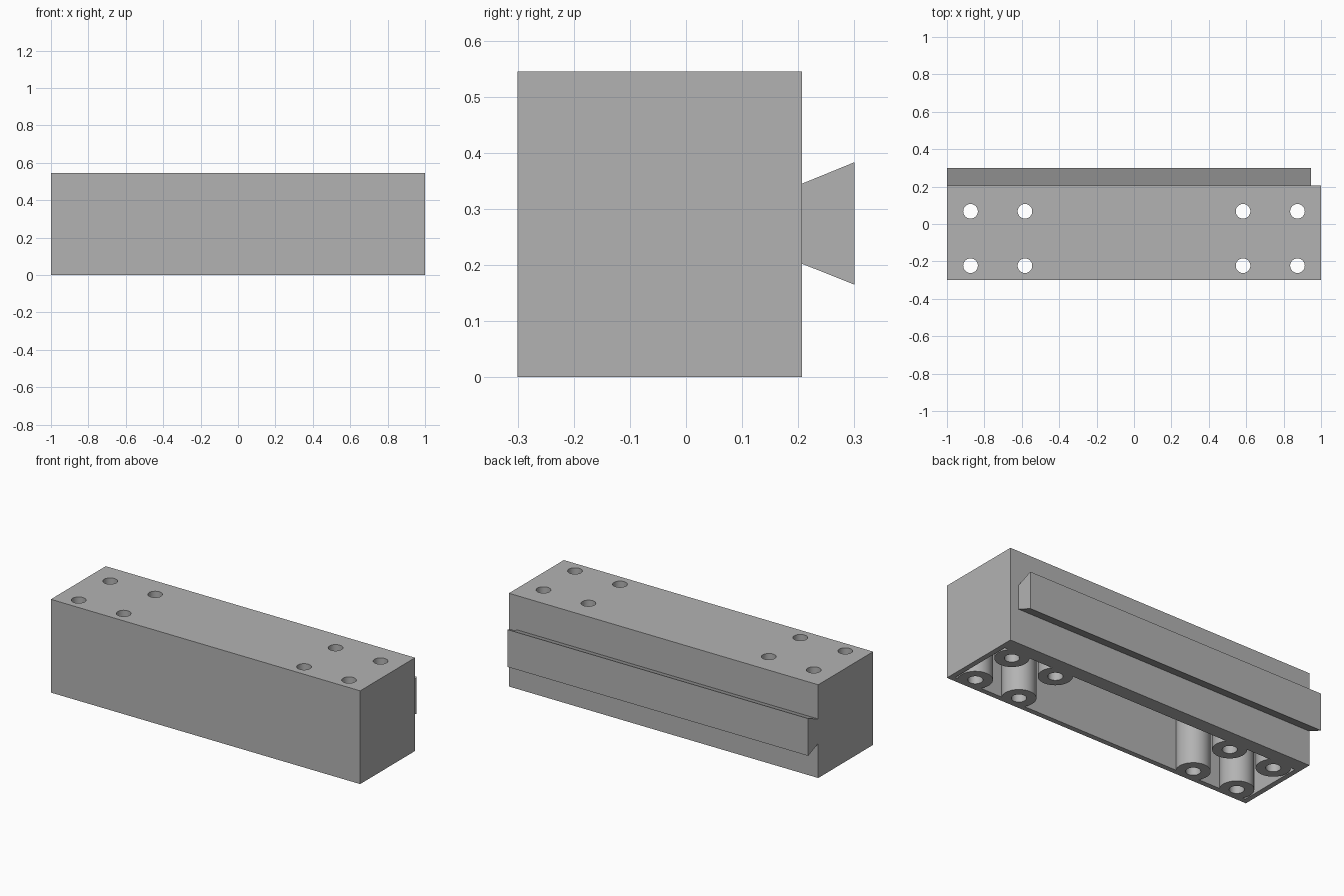
import bpy
import bmesh
from math import radians
from mathutils import Matrix

old = bpy.data.objects.get("Cube")
if old:
    bpy.data.objects.remove(old)

grey = bpy.data.materials.new("plain grey")
grey.use_nodes = True
colour = (0.45, 0.45, 0.45, 1)
grey.diffuse_color = colour
grey.node_tree.nodes["Principled BSDF"].inputs["Base Color"].default_value = colour

HEIGHT = 0.545
FRONT, BACK = -0.3, 0.207
POSTS = [(sx * x, y) for sx in (-1, 1) for x in (0.583, 0.874) for y in (-0.223, 0.068)]


def make_object(name, bm):
    bmesh.ops.recalc_face_normals(bm, faces=bm.faces)
    mesh = bpy.data.meshes.new(name)
    bm.to_mesh(mesh)
    bm.free()
    mesh.materials.append(grey)
    obj = bpy.data.objects.new(name, mesh)
    bpy.context.collection.objects.link(obj)
    return obj


def prism(name, profile, x0, x1):
    """Extrude a (y, z) profile along x."""
    bm = bmesh.new()
    face = bm.faces.new([bm.verts.new((x0, y, z)) for y, z in profile])
    new = bmesh.ops.extrude_face_region(bm, geom=[face])["geom"]
    verts = [v for v in new if isinstance(v, bmesh.types.BMVert)]
    bmesh.ops.translate(bm, verts=verts, vec=(x1 - x0, 0, 0))
    return make_object(name, bm)


def box(name, x, y0, y1, z0, z1):
    return prism(name, [(y0, z0), (y1, z0), (y1, z1), (y0, z1)], -x, x)


def cylinders(name, radius, z0, z1):
    """One upright cylinder at every post position."""
    bm = bmesh.new()
    for x, y in POSTS:
        bmesh.ops.create_cone(bm, cap_ends=True, segments=48, radius1=radius, radius2=radius,
                              depth=z1 - z0, matrix=Matrix.Translation((x, y, (z0 + z1) / 2)))
    return make_object(name, bm)


def cut(target, cutter):
    mod = target.modifiers.new("cut " + cutter.name, "BOOLEAN")
    mod.operation = "DIFFERENCE"
    mod.solver = "EXACT"
    mod.object = cutter
    bpy.context.view_layer.objects.active = target
    bpy.ops.object.modifier_apply(modifier=mod.name)
    bpy.data.objects.remove(cutter)


# Hollow open-bottomed housing, with the screw posts left standing in the cavity
housing = box("housing", 1, FRONT, BACK, 0, HEIGHT)
cavity = box("cavity", 0.97, FRONT + 0.03, 0.125, -0.1, HEIGHT - 0.03)
cut(cavity, cylinders("screw_posts", 0.09, -0.2, HEIGHT + 0.1))
cut(housing, cavity)

# Screw holes through the posts and the top
cut(housing, cylinders("screw_holes", 0.039, -0.2, HEIGHT + 0.2))

# Dovetail rail on the back, stopping short of the left end
rail = prism("dovetail_rail", [(BACK, 0.202), (0.3, 0.165), (0.3, 0.383), (BACK, 0.345)], -1, 0.945)

bpy.ops.object.select_all(action="DESELECT")
housing.select_set(True)
bpy.context.view_layer.objects.active = housing
bpy.ops.object.shade_smooth_by_angle(angle=radians(30))
